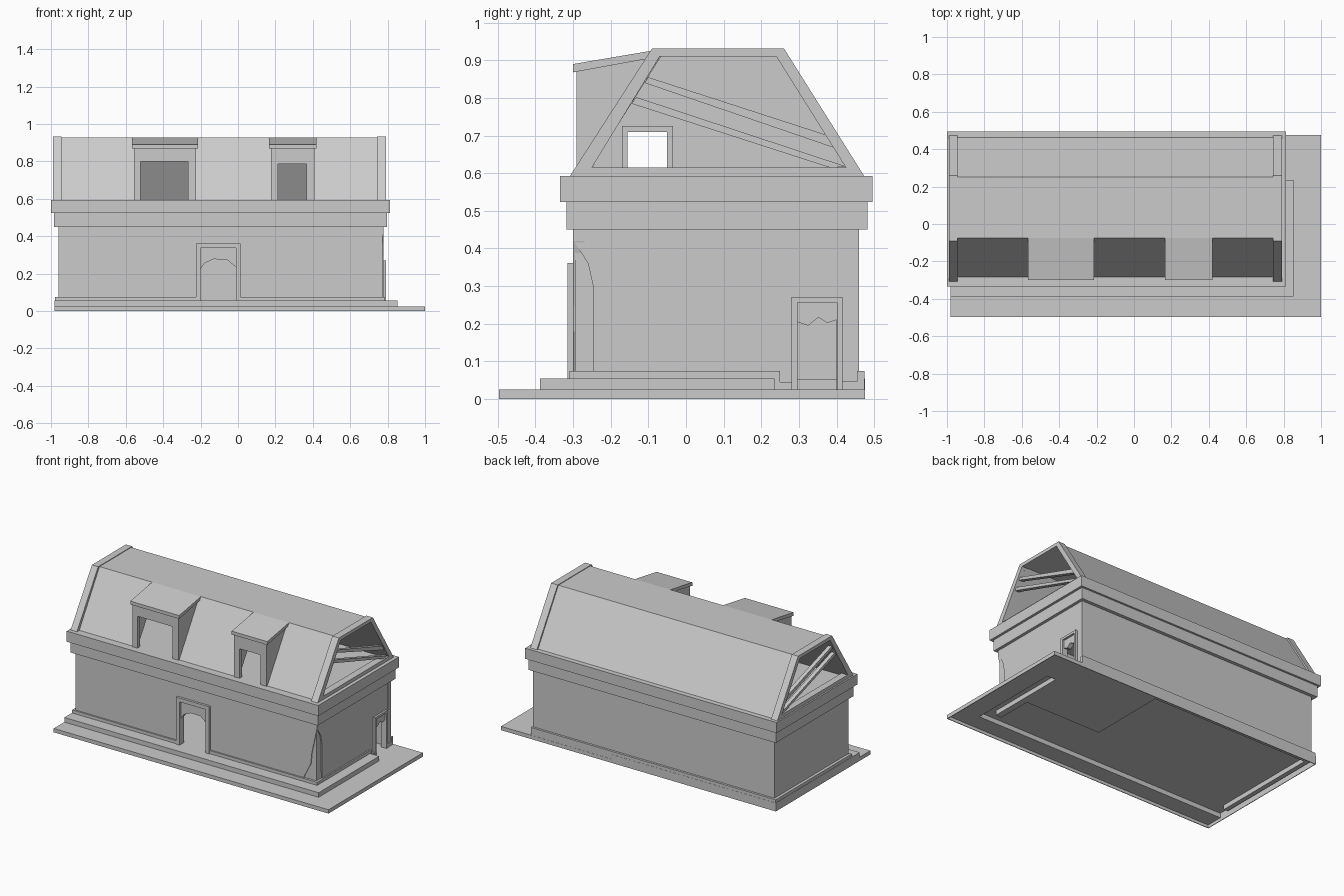
import bpy, bmesh
from mathutils import Vector

cube = bpy.data.objects.get("Cube")
if cube:
    bpy.data.objects.remove(cube, do_unlink=True)

stone = bpy.data.materials.new("plain_grey")
stone.use_nodes = True
GREY = (0.6, 0.6, 0.6, 1)
stone.diffuse_color = GREY
stone.node_tree.nodes["Principled BSDF"].inputs["Base Color"].default_value = GREY


def prism(name, pts, axis, a, b):
    """Extrude a flat outline along an axis from a to b."""
    place = {"x": lambda p, t: (t, p[0], p[1]),
             "y": lambda p, t: (p[0], t, p[1]),
             "z": lambda p, t: (p[0], p[1], t)}[axis]
    bm = bmesh.new()
    face = bm.faces.new([bm.verts.new(place(p, a)) for p in pts])
    new = bmesh.ops.extrude_face_region(bm, geom=[face])["geom"]
    shift = Vector(place((0, 0), b - a))
    bmesh.ops.translate(bm, vec=shift, verts=[g for g in new if isinstance(g, bmesh.types.BMVert)])
    bmesh.ops.recalc_face_normals(bm, faces=bm.faces)
    mesh = bpy.data.meshes.new(name)
    bm.to_mesh(mesh)
    bm.free()
    mesh.materials.append(stone)
    obj = bpy.data.objects.new(name, mesh)
    bpy.context.collection.objects.link(obj)
    return obj


def box(name, x0, x1, y0, y1, z0, z1):
    return prism(name, [(x0, y0), (x1, y0), (x1, y1), (x0, y1)], "z", z0, z1)


def strips(name, pts, z0, z1, t):
    """Upright strips of thickness t inside a run of axis-aligned corners."""
    for i, ((xa, ya), (xb, yb)) in enumerate(zip(pts, pts[1:])):
        x0, x1, y0, y1 = min(xa, xb), max(xa, xb), min(ya, yb), max(ya, yb)
        if x0 == x1:
            x0, x1 = (x0 - t, x0) if x0 > 0 else (x0, x0 + t)
        else:
            y0, y1 = (y0 - t, y0) if y0 > 0 else (y0, y0 + t)
        box(f"{name}_{i + 1}", x0, x1, y0, y1, z0, z1)


def arch(u0, u1, top, t, bottom):
    """Door-frame outline with a rectangular opening."""
    return [(u0, bottom), (u0, top), (u1, top), (u1, bottom),
            (u1 - t, bottom), (u1 - t, top - t), (u0 + t, top - t), (u0 + t, bottom)]


def wall(left, right, ragged):
    """Wall outline from its two upright edges and the broken top of a doorway."""
    z0 = left[0][1]
    return ([left[0], (ragged[0][0], z0)] + ragged + [(ragged[-1][0], z0)]
            + right + left[:0:-1])


# Ground slab and step, hollow below, with a lower floor in the east room
ROOM = [(0.853, 0.235), (0.745, 0.235), (0.745, -0.08), (0.2, -0.08), (0.2, 0.475)]
STEP_EDGE = [(-0.98, -0.388), (0.853, -0.388)]
SLAB_EDGE = [(-0.98, -0.497), (1.0, -0.497), (1.0, 0.475)]
prism("ground_slab", SLAB_EDGE + ROOM[::-1] + STEP_EDGE[::-1], "z", 0.02, 0.025)
prism("step", STEP_EDGE + ROOM + [(-0.98, 0.475)], "z", 0.05, 0.055)
strips("slab_rim", SLAB_EDGE + [(-0.98, 0.475), SLAB_EDGE[0]], 0, 0.025, 0.004)
strips("step_rim", STEP_EDGE + ROOM[:2], 0.02, 0.055, 0.004)
strips("step_end", [(-0.98, -0.388), (-0.98, 0.475), (0.2, 0.475)], 0.02, 0.055, 0.004)

# Plinth, interrupted by the doorways
box("plinth_front_left", -0.978, -0.22, -0.31, -0.27, 0.05, 0.075)
box("plinth_front_right", 0.0, 0.787, -0.31, -0.27, 0.05, 0.075)
box("plinth_back", -0.978, 0.787, 0.455, 0.474, 0.02, 0.075)
box("plinth_west", -0.978, -0.93, -0.31, 0.474, 0.05, 0.075)
box("plinth_east", 0.745, 0.787, -0.31, 0.25, 0.02, 0.075)
box("plinth_east_low", 0.745, 0.787, 0.25, 0.285, 0.02, 0.045)
box("plinth_east_back", 0.745, 0.787, 0.41, 0.46, 0.02, 0.047)

# Hollow ground floor; the skin is chipped away at the front east corner
front_break = [(-0.2, 0.225), (-0.18, 0.255), (-0.13, 0.277), (-0.06, 0.275), (-0.012, 0.235)]
side_break = [(0.295, 0.205), (0.325, 0.195), (0.352, 0.217), (0.375, 0.202), (0.4, 0.21)]
front_chip = [(0.67, 0.05), (0.735, 0.18), (0.742, 0.25), (0.779, 0.42), (0.779, 0.47)]
side_chip = [(-0.245, 0.024), (-0.247, 0.3), (-0.26, 0.36), (-0.299, 0.42), (-0.299, 0.47)]
prism("front_wall", wall([(-0.96, 0.05), (-0.96, 0.47)], front_chip, front_break), "y", -0.3, -0.27)
prism("east_wall", wall(side_chip, [(0.459, 0.024), (0.459, 0.47)], side_break), "x", 0.75, 0.778)
box("corner_core", 0.65, 0.772, -0.295, -0.235, 0.05, 0.47)
box("back_wall", -0.96, 0.779, 0.43, 0.46, 0.02, 0.47)
box("west_wall", -0.959, -0.93, -0.299, 0.459, 0.02, 0.47)

# Inner walls of the ground floor
strips("east_room_wall", [(0.6, -0.08), (0.2, -0.08), (0.2, 0.44)], 0.05, 0.46, 0.015)
box("east_room_wall_end", 0.69, 0.76, -0.08, -0.065, 0.05, 0.46)
strips("west_room_wall", [(-0.66, -0.28), (-0.66, -0.05), (-0.755, -0.05), (-0.755, 0.44)],
       0.05, 0.46, 0.015)

# Door frames
prism("front_door_frame", arch(-0.225, 0.013, 0.362, 0.025, 0.05), "y", -0.315, -0.285)
prism("east_door_frame", arch(0.281, 0.416, 0.271, 0.015, 0.024), "x", 0.755, 0.791)

# Cornice and attic floor
box("cornice_lower", -0.985, 0.797, -0.317, 0.482, 0.45, 0.53)
box("cornice_upper", -1.0, 0.813, -0.335, 0.495, 0.523, 0.592)

# Roof panels; the front slope leaves room for the dormers
FRONT = [(-0.285, 0.59), (-0.076, 0.928), (-0.068, 0.912), (-0.268, 0.59)]
BACK = [(0.463, 0.59), (0.252, 0.928), (0.242, 0.912), (0.443, 0.59)]
for i, (x0, x1) in enumerate([(-0.96, -0.553), (-0.226, 0.178), (0.408, 0.765)]):
    prism(f"front_roof_{i + 1}", FRONT, "x", x0, x1)
prism("back_roof", BACK, "x", -0.96, 0.765)
box("roof_top", -0.96, 0.765, -0.076, 0.252, 0.912, 0.928)

# Open gables: a four-sided frame with two slanting braces
OUTER = [(-0.31, 0.59), (-0.09, 0.932), (0.26, 0.932), (0.475, 0.59)]
INNER = [(-0.25, 0.615), (-0.07, 0.91), (0.24, 0.91), (0.425, 0.615)]
BRACES = [[(-0.1, 0.855), (0.372, 0.702), (0.392, 0.668), (-0.11, 0.84)],
          [(-0.132, 0.802), (0.425, 0.618), (0.385, 0.614), (-0.145, 0.785)]]
for side, x0, x1 in [("west", -0.99, -0.945), ("east", 0.743, 0.79)]:
    for i in range(4):
        j = (i + 1) % 4
        prism(f"{side}_gable_frame_{i + 1}", [OUTER[i], OUTER[j], INNER[j], INNER[i]], "x", x0, x1)
    for i, brace in enumerate(BRACES):
        prism(f"{side}_gable_brace_{i + 1}", brace, "x", x0 + 0.01, x1 - 0.01)

# Attic partition with a small framed doorway
prism("attic_partition", [(-0.265, 0.59), (-0.155, 0.59), (-0.155, 0.71), (-0.05, 0.71),
                          (-0.05, 0.59), (0.44, 0.59), (0.24, 0.915), (-0.068, 0.915)], "x", -0.11, -0.09)
prism("attic_door_frame", arch(-0.17, -0.035, 0.725, 0.015, 0.59), "x", -0.115, -0.085)

# Dormers: cheeks, pierced front and a sloping roof running into the roof top
CHEEK = [(-0.29, 0.59), (-0.29, 0.872), (-0.07, 0.912), (-0.065, 0.912), (-0.268, 0.59)]
CAP = [(-0.3, 0.868), (-0.3, 0.89), (-0.076, 0.928), (-0.07, 0.928), (-0.07, 0.91)]
for name, x0, x1, w0, w1, top in [("west", -0.555, -0.225, -0.522, -0.267, 0.8),
                                  ("east", 0.176, 0.41, 0.214, 0.367, 0.785)]:
    prism(f"{name}_dormer_cheek_left", CHEEK, "x", x0, x0 + 0.02)
    prism(f"{name}_dormer_cheek_right", CHEEK, "x", x1 - 0.02, x1)
    prism(f"{name}_dormer_front", [(x0, 0.59), (w0, 0.59), (w0, top), (w1, top), (w1, 0.59),
                                   (x1, 0.59), (x1, 0.875), (x0, 0.875)], "y", -0.291, -0.265)
    prism(f"{name}_dormer_roof", CAP, "x", x0 - 0.011, x1 + 0.011)
